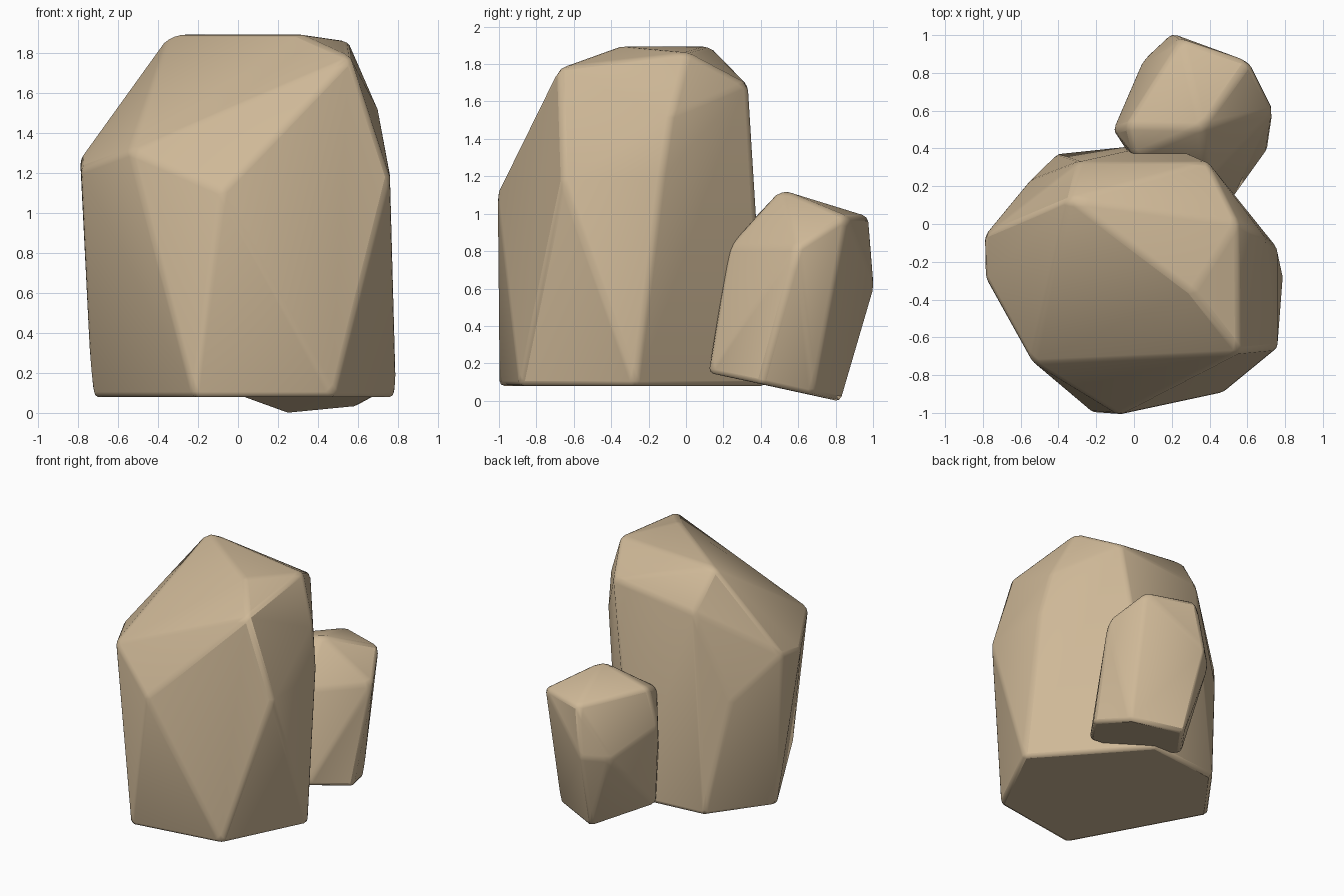
import bpy, bmesh, math

if "Cube" in bpy.data.objects:
    bpy.data.objects.remove(bpy.data.objects["Cube"])

stone = bpy.data.materials.new("sandstone tan")
stone.diffuse_color = (0.62, 0.48, 0.31, 1.0)
stone.use_nodes = True
stone.node_tree.nodes["Principled BSDF"].inputs["Base Color"].default_value = stone.diffuse_color


def rock(name, points):
    """Faceted stone: convex hull of corner points with softened edges."""
    bm = bmesh.new()
    for p in points:
        bm.verts.new(p)
    res = bmesh.ops.convex_hull(bm, input=bm.verts[:])
    loose = [v for v in bm.verts if not v.link_faces]
    bmesh.ops.delete(bm, geom=loose, context='VERTS')
    bmesh.ops.dissolve_limit(bm, angle_limit=math.radians(3),
                             verts=bm.verts[:], edges=bm.edges[:])
    bmesh.ops.recalc_face_normals(bm, faces=bm.faces[:])
    me = bpy.data.meshes.new(name)
    bm.to_mesh(me)
    bm.free()
    me.materials.append(stone)
    ob = bpy.data.objects.new(name, me)
    bpy.context.collection.objects.link(ob)
    # soft worn edges
    bev = ob.modifiers.new("worn_edges", 'BEVEL')
    bev.width = 0.025
    bev.segments = 2
    bev.limit_method = 'ANGLE'
    bev.angle_limit = math.radians(10)
    bpy.ops.object.select_all(action='DESELECT')
    ob.select_set(True)
    bpy.context.view_layer.objects.active = ob
    bpy.ops.object.shade_smooth_by_angle(angle=math.radians(40))
    return ob


# tall main boulder: base ring, shoulder ring, crown
rock("large_rock", [
    (-0.22, -1.0, 0.08), (0.48, -0.89, 0.08), (0.79, -0.27, 0.08),
    (0.16, 0.43, 0.08), (-0.41, 0.37, 0.08), (-0.73, -0.07, 0.08),
    (-0.08, -1.01, 1.11), (0.76, -0.66, 1.18), (0.76, -0.13, 1.19),
    (0.70, -0.08, 1.52), (-0.55, 0.23, 0.95), (-0.79, -0.06, 1.27),
    (-0.785, -0.29, 1.22), (-0.54, -0.73, 1.31),
    (-0.34, 0.13, 1.895), (0.31, -0.36, 1.895), (0.56, -0.68, 1.78),
    (0.55, 0.01, 1.86), (0.39, 0.33, 1.69), (-0.29, 0.33, 1.61),
])

# small leaning stone behind
rock("small_rock", [
    (0.60, 0.68, 0.03), (0.71, 0.40, 0.09), (0.51, 0.12, 0.15),
    (0.12, 0.15, 0.16), (-0.05, 0.45, 0.10), (0.24, 0.83, -0.005),
    (0.74, 0.60, 0.82), (0.39, 0.23, 0.82), (-0.11, 0.50, 0.75),
    (0.20, 1.01, 0.61), (0.05, 0.87, 0.58), (0.0, 0.36, 0.97),
    (0.36, 0.51, 1.13), (0.61, 0.86, 0.985), (0.25, 0.98, 0.985),
    (-0.04, 0.52, 1.03),
])
